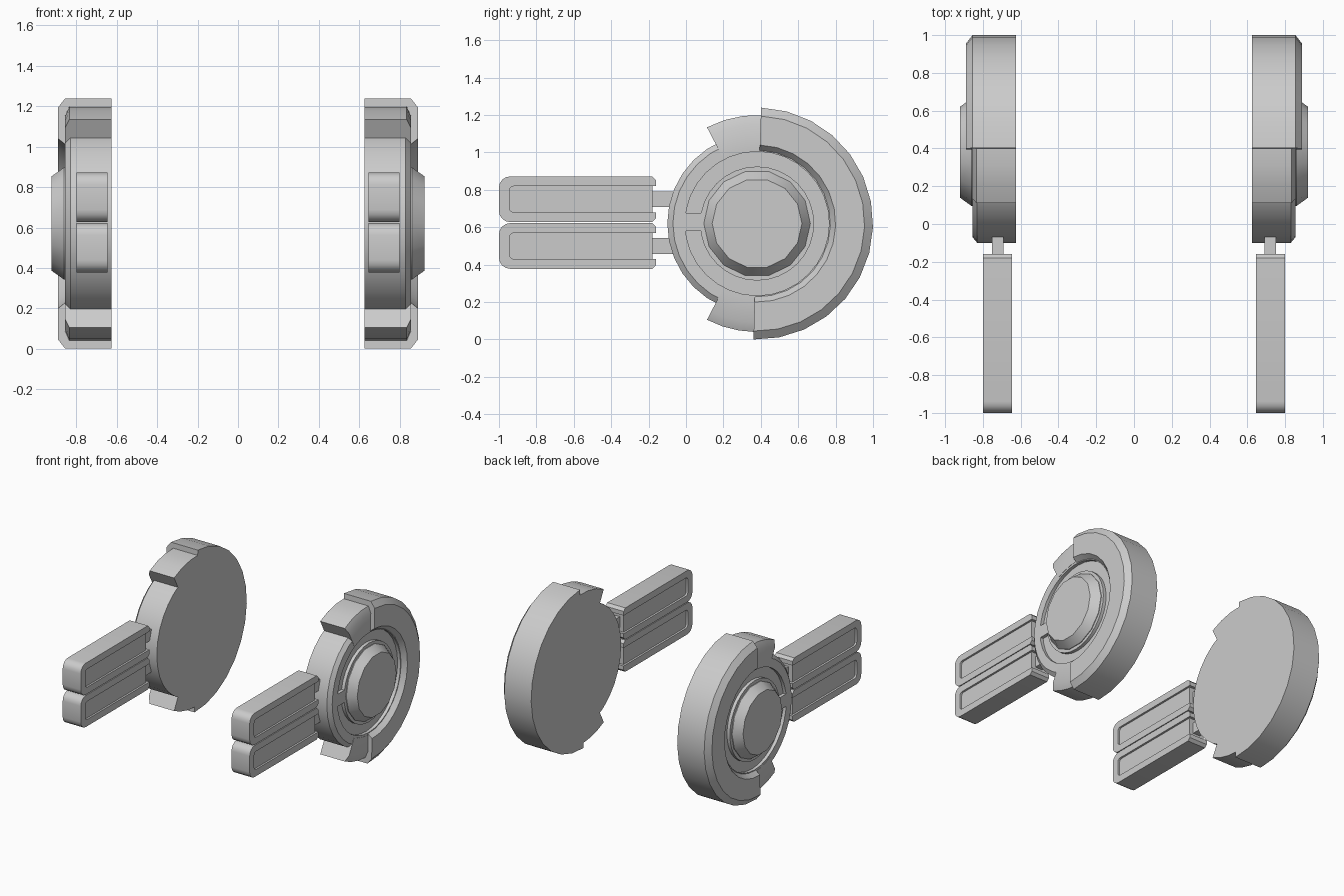
import bpy, bmesh, math

if "Cube" in bpy.data.objects:
    bpy.data.objects.remove(bpy.data.objects["Cube"])

CY, CZ = 0.38, 0.62      # wheel centre
INNER = 0.625            # flat inner side of each wheel

grey = bpy.data.materials.new("light grey")
grey.diffuse_color = (0.6, 0.6, 0.6, 1)
grey.use_nodes = True
grey.node_tree.nodes["Principled BSDF"].inputs["Base Color"].default_value = grey.diffuse_color


def finish(name, bm):
    """Turn a bmesh into a smooth-by-angle object mirrored to both sides."""
    bmesh.ops.remove_doubles(bm, verts=bm.verts, dist=1e-5)
    bmesh.ops.recalc_face_normals(bm, faces=bm.faces)
    mesh = bpy.data.meshes.new(name)
    bm.to_mesh(mesh)
    bm.free()
    mesh.materials.append(grey)
    ob = bpy.data.objects.new(name, mesh)
    bpy.context.collection.objects.link(ob)
    bpy.ops.object.select_all(action='DESELECT')
    ob.select_set(True)
    bpy.context.view_layer.objects.active = ob
    bpy.ops.object.shade_smooth_by_angle(angle=math.radians(28))
    mod = ob.modifiers.new("both sides", 'MIRROR')
    mod.use_axis = (True, False, False)
    mod.use_clip = False
    mod.use_mirror_merge = False
    return ob


def revolve(name, profile, steps, a0=0.0, a1=360.0):
    """Sweep a closed (radius, x) profile round the wheel axis."""
    bm = bmesh.new()
    full = abs(a1 - a0) >= 360
    rings = []
    for i in range(steps if full else steps + 1):
        a = math.radians(a0 + (a1 - a0) * i / steps)
        rings.append([bm.verts.new((x, CY + r * math.cos(a), CZ + r * math.sin(a)))
                      for r, x in profile])
    n = len(profile)
    for i in range(steps):
        p, q = rings[i], rings[(i + 1) % len(rings)]
        for j in range(n):
            k = (j + 1) % n
            if profile[j][0] == 0 and profile[k][0] == 0:
                continue
            bm.faces.new((p[j], p[k], q[k], q[j]))
    if not full:
        bm.faces.new(rings[0])
        bm.faces.new(rings[-1])
    return finish(name, bm)


def extrude(name, outline, x0, x1):
    """Extrude a (y, z) outline from x0 to x1."""
    bm = bmesh.new()
    face = bm.faces.new([bm.verts.new((x0, y, z)) for y, z in outline])
    out = bmesh.ops.extrude_face_region(bm, geom=[face])
    for v in out["geom"]:
        if isinstance(v, bmesh.types.BMVert):
            v.co.x = x1
    return finish(name, bm)


def box(name, x0, x1, y0, y1, z0, z1):
    return extrude(name, [(y0, z0), (y1, z0), (y1, z1), (y0, z1)], x0, x1)


def corner(y, z, r, a0, a1, n=4):
    """Rounded corner points."""
    return [(y + r * math.cos(math.radians(a0 + (a1 - a0) * i / n)),
             z + r * math.sin(math.radians(a0 + (a1 - a0) * i / n))) for i in range(n + 1)]


# Wheel disc with a chamfered rim and a ring-shaped groove
revolve("wheel_disc", [(0, INNER), (0.48, INNER), (0.48, 0.83), (0.45, 0.855),
                       (0.385, 0.855), (0.385, 0.83), (0.305, 0.83), (0.305, 0.855),
                       (0.27, 0.855), (0, 0.855)], 32)

# Bridge across the groove at the front
box("groove_bridge", 0.80, 0.855, -0.01, 0.09, 0.58, 0.675)

# Hub cap
revolve("hub_cap", [(0, 0.84), (0.285, 0.84), (0.285, 0.86), (0.24, 0.922), (0, 0.922)], 14)

# Thick rear half shell round the wheel
revolve("rear_shell", [(0.40, INNER), (0.62, INNER), (0.62, 0.855), (0.575, 0.89),
                       (0.42, 0.89), (0.388, 0.85), (0.388, 0.80)], 14, -91.8, 88)

# Shorter tabs continuing the shell at top and bottom
for name, a0, a1 in (("upper_tab", 87, 117.5), ("lower_tab", 242.5, 269)):
    revolve(name, [(0.40, INNER), (0.58, INNER), (0.58, 0.835), (0.53, 0.857),
                   (0.40, 0.857)], 3, a0, a1)

# Two forward arms, each a U-shaped frame with a recessed panel and a peg
for name, mid in (("upper_arm", 0.75), ("lower_arm", 0.50)):
    h, g = 0.122, 0.07
    back, tip = -0.16, -1.0
    outline = [(back, mid + h - 0.02), (back - 0.02, mid + h)]
    outline += corner(tip + 0.06, mid + h - 0.06, 0.06, 90, 180)
    outline += corner(tip + 0.06, mid - h + 0.06, 0.06, 180, 270)
    outline += [(back - 0.02, mid - h), (back, mid - h + 0.02), (back, mid - g)]
    outline += corner(-0.92, mid - g + 0.025, 0.025, 270, 180, 3)
    outline += corner(-0.92, mid + g - 0.025, 0.025, 180, 90, 3)
    outline += [(back, mid + g)]
    extrude(name + "_frame", outline, 0.645, 0.80)
    box(name + "_panel", 0.66, 0.785, -0.96, -0.18, mid - g - 0.01, mid + g + 0.01)
    box(name + "_peg", 0.692, 0.752, -0.20, -0.07, mid - 0.042, mid + 0.042)
